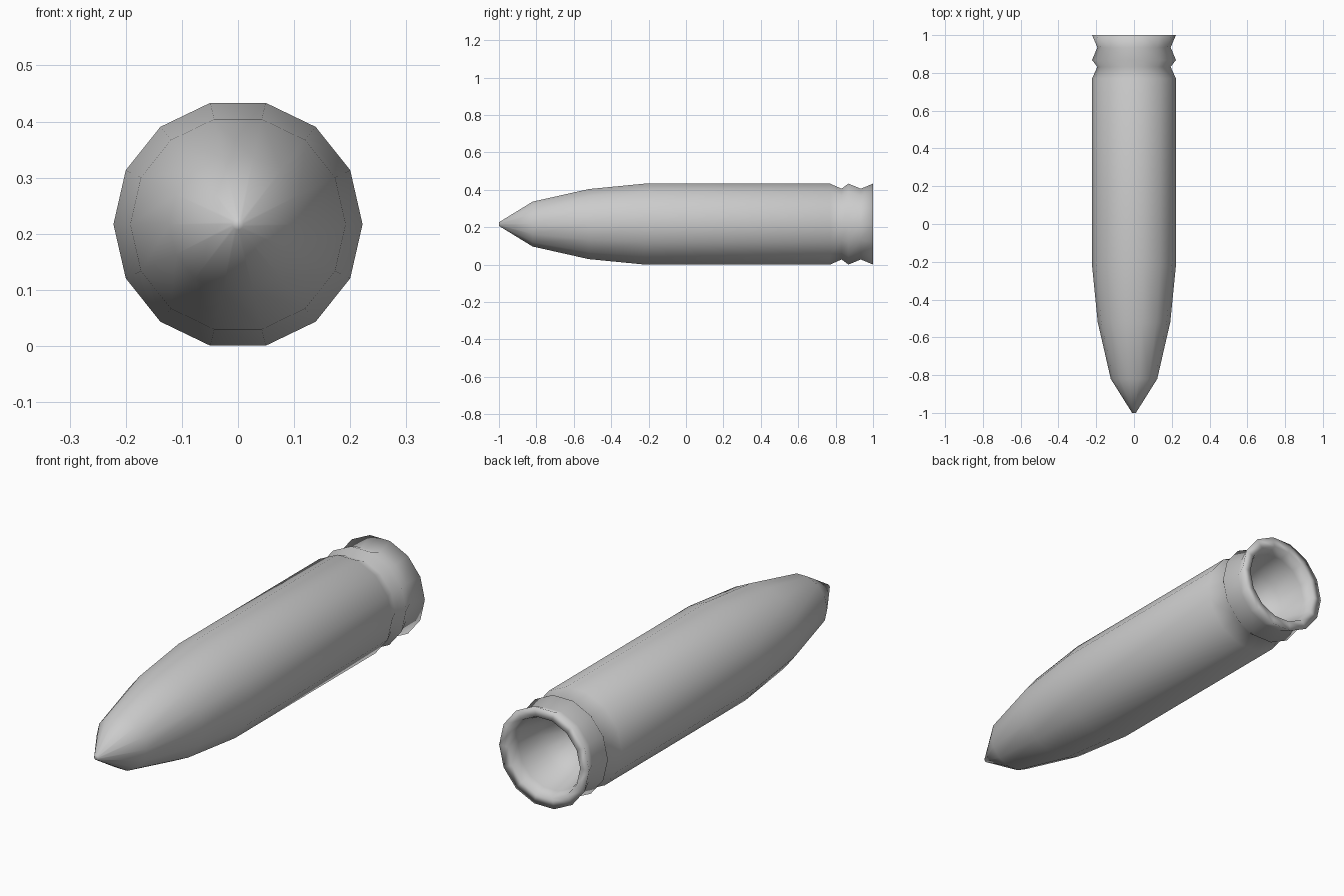
import bpy, bmesh
from math import cos, sin, pi

if "Cube" in bpy.data.objects:
    bpy.data.objects.remove(bpy.data.objects["Cube"])

SIDES = 14
CENTRE_Z = 0.217

# Lathe profile (y, radius): nose, body, rear grooves, rim, hollow base
profile = [
    (-1.0, 0.010), (-0.82, 0.123), (-0.52, 0.192), (-0.22, 0.222),
    (0.77, 0.222), (0.832, 0.194), (0.868, 0.222), (0.935, 0.194),
    (1.0, 0.222), (1.0, 0.178), (0.95, 0.163), (0.83, 0.135), (0.75, 0.07),
]

bm = bmesh.new()
rings = []
for y, r in profile:
    rings.append([bm.verts.new((r * cos(2 * pi * i / SIDES), y,
                                CENTRE_Z + r * sin(2 * pi * i / SIDES)))
                  for i in range(SIDES)])

# Side walls between neighbouring rings
for a, b in zip(rings, rings[1:]):
    for i in range(SIDES):
        j = (i + 1) % SIDES
        bm.faces.new((a[i], a[j], b[j], b[i]))


# Close nose tip and the bottom of the hollow with fans
def fan(ring, y):
    tip = bm.verts.new((0, y, CENTRE_Z))
    for i in range(SIDES):
        bm.faces.new((ring[i], ring[(i + 1) % SIDES], tip))


fan(rings[0], -1.0)
fan(rings[-1], 0.73)

bmesh.ops.recalc_face_normals(bm, faces=bm.faces)
for f in bm.faces:
    f.smooth = True

mesh = bpy.data.meshes.new("pointed_cylinder")
bm.to_mesh(mesh)
bm.free()
body = bpy.data.objects.new("pointed_cylinder", mesh)
bpy.context.collection.objects.link(body)
